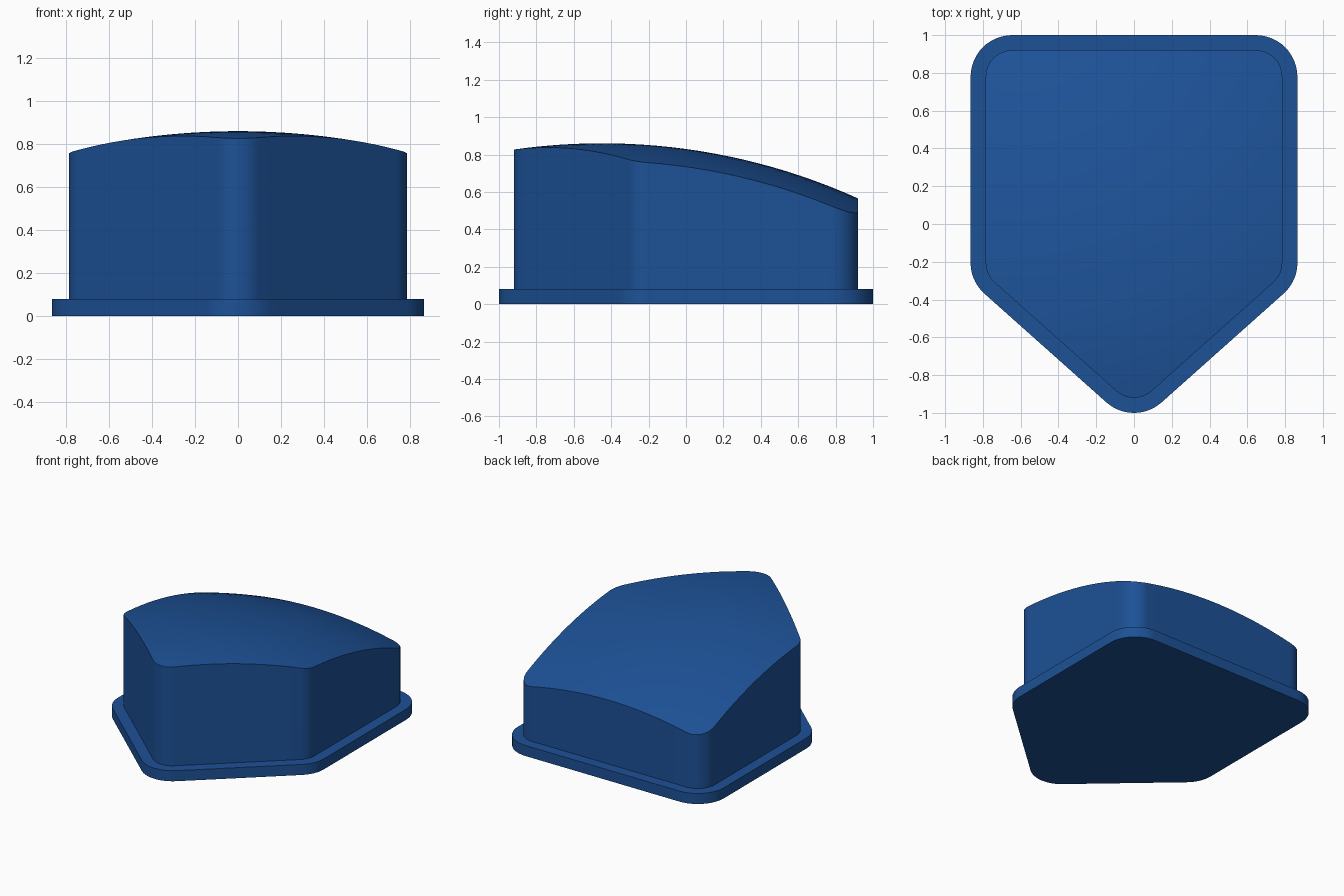
import bpy, bmesh, math
from mathutils import Vector

cube = bpy.data.objects.get("Cube")
if cube:
    bpy.data.objects.remove(cube, do_unlink=True)

blue = bpy.data.materials.new("deep blue")
blue.use_nodes = True
colour = (0.012, 0.082, 0.305, 1)
blue.diffuse_color = colour
blue.node_tree.nodes["Principled BSDF"].inputs["Base Color"].default_value = colour

# Centres of the corner arcs, counter-clockwise; outlines are offsets of this pentagon
SIDE, BACK = 0.645, 0.78
CENTRES = [Vector(c) for c in
           ((0, -0.78), (SIDE, -0.205), (SIDE, BACK), (-SIDE, BACK), (-SIDE, -0.205))]
ARC_STEPS, EDGE_STEPS = 12, 12
FLANGE_TOP, PEAK, DOME_Y, DOME_RADIUS = 0.08, 0.86, -0.45, 3.33


def outline(radius):
    """Rounded pentagon, each corner an arc and each edge evenly divided."""
    corners = []
    for i, c in enumerate(CENTRES):
        before = c - CENTRES[i - 1]
        after = CENTRES[(i + 1) % len(CENTRES)] - c
        start = math.atan2(-before.x, before.y)
        turn = (math.atan2(-after.x, after.y) - start) % math.tau
        arc = []
        for k in range(ARC_STEPS + 1):
            a = start + turn * k / ARC_STEPS
            arc.append(c + radius * Vector((math.cos(a), math.sin(a))))
        corners.append(arc)
    points = []
    for i, arc in enumerate(corners):
        points += arc
        nxt = corners[(i + 1) % len(corners)][0]
        points += [arc[-1].lerp(nxt, k / EDGE_STEPS) for k in range(1, EDGE_STEPS)]
    return points


def dome(x, y):
    d2 = x * x + (y - DOME_Y) ** 2
    return PEAK - DOME_RADIUS + math.sqrt(DOME_RADIUS ** 2 - d2)


outer, inner = outline(0.22), outline(0.14)
bm = bmesh.new()


def ring(points, height):
    return [bm.verts.new((p.x, p.y, height(p.x, p.y))) for p in points]


# Flange, upright wall, then shrinking rings across the domed top
rings = [ring(outer, lambda x, y: 0),
         ring(outer, lambda x, y: FLANGE_TOP),
         ring(inner, lambda x, y: FLANGE_TOP)]
DOME_RINGS = 12
for k in range(DOME_RINGS, 0, -1):
    rings.append(ring([p * k / DOME_RINGS for p in inner], dome))

for low, high in zip(rings, rings[1:]):
    for i in range(len(low)):
        j = (i + 1) % len(low)
        bm.faces.new((low[i], low[j], high[j], high[i]))

# Close the dome centre and the flat underside
crown = bm.verts.new((0, 0, dome(0, 0)))
last = rings[-1]
for i in range(len(last)):
    bm.faces.new((last[i], last[(i + 1) % len(last)], crown))
bm.faces.new(rings[0][::-1])
bmesh.ops.recalc_face_normals(bm, faces=bm.faces)

mesh = bpy.data.meshes.new("domed_pentagon_cap")
bm.to_mesh(mesh)
bm.free()
mesh.materials.append(blue)
cap = bpy.data.objects.new("domed_pentagon_cap", mesh)
bpy.context.collection.objects.link(cap)

bpy.ops.object.select_all(action='DESELECT')
cap.select_set(True)
bpy.context.view_layer.objects.active = cap
bpy.ops.object.shade_smooth_by_angle(angle=math.radians(30))
